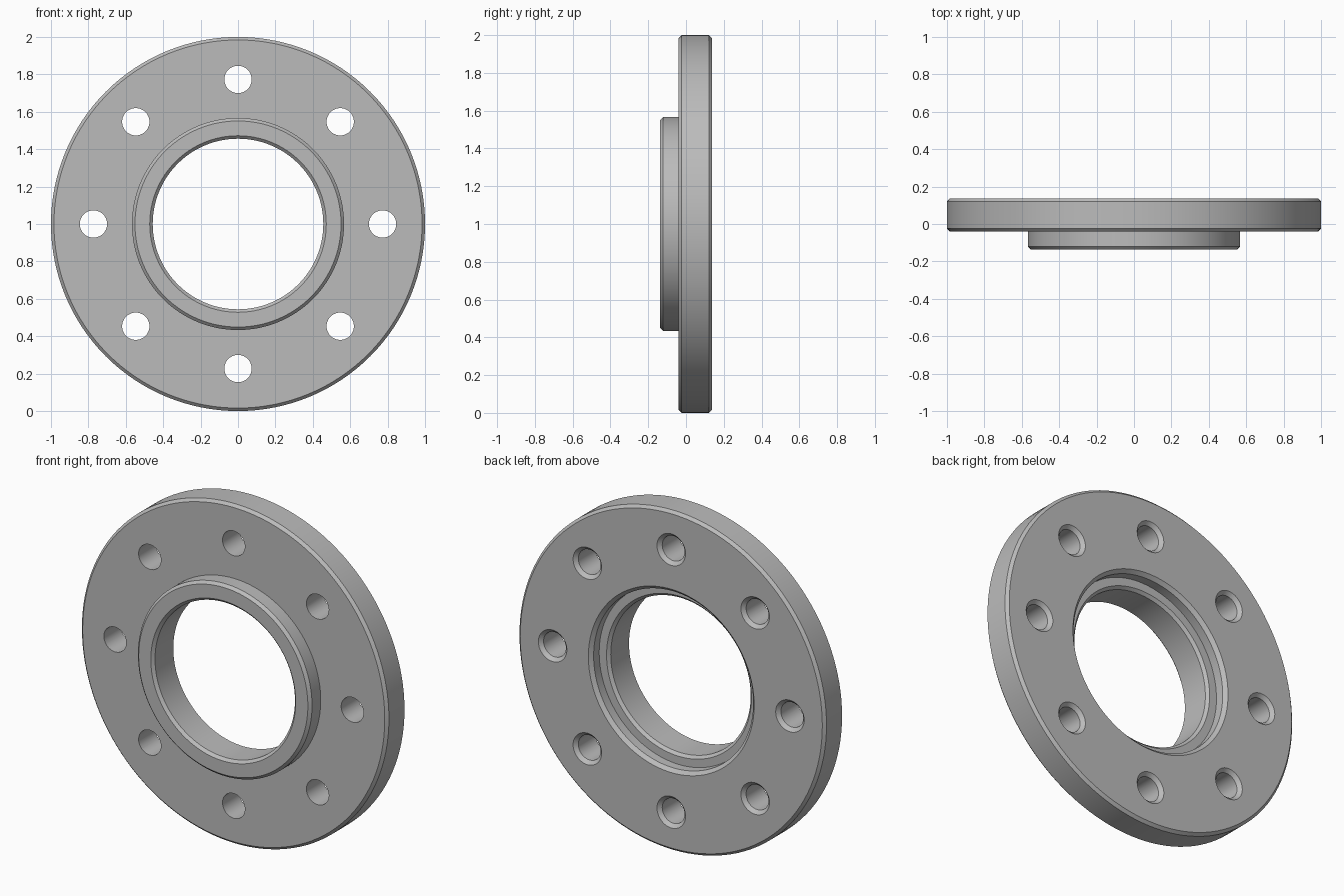
import bpy, bmesh, math
from mathutils import Matrix, Vector

old = bpy.data.objects.get("Cube")
if old:
    bpy.data.objects.remove(old)

# Single metal colour
steel = bpy.data.materials.new("plain_grey_steel")
grey = (0.5, 0.5, 0.5, 1)
steel.diffuse_color = grey
steel.use_nodes = True
steel.node_tree.nodes["Principled BSDF"].inputs["Base Color"].default_value = grey


def turned(name, profile, segments, centre):
    """Revolve a closed (radius, y) profile about the y axis through centre."""
    bm = bmesh.new()
    verts = [bm.verts.new((r, y, 0)) for r, y in profile]
    edges = [bm.edges.new((a, b)) for a, b in zip(verts, verts[1:] + verts[:1])]
    bmesh.ops.spin(bm, geom=verts + edges, axis=(0, 1, 0), cent=(0, 0, 0),
                   angle=math.tau, steps=segments, use_merge=True)
    bmesh.ops.remove_doubles(bm, verts=bm.verts, dist=1e-5)
    bmesh.ops.dissolve_degenerate(bm, edges=bm.edges, dist=1e-6)
    bm.transform(Matrix.Translation(Vector(centre)))
    bmesh.ops.recalc_face_normals(bm, faces=bm.faces)
    mesh = bpy.data.meshes.new(name)
    bm.to_mesh(mesh)
    bm.free()
    mesh.materials.append(steel)
    obj = bpy.data.objects.new(name, mesh)
    bpy.context.collection.objects.link(obj)
    return obj


# Flange ring with raised hub in front and stepped recess behind
front, step, back = -0.137, -0.04, 0.137
bevel = 0.016
bore, hub, rim, recess, floor = 0.456, 0.567, 1.0, 0.52, 0.065
flange = turned("flange_ring", [
    (bore, front + bevel), (bore + bevel, front),
    (hub - bevel, front), (hub, front + bevel), (hub, step),
    (rim - bevel, step), (rim, step + bevel),
    (rim, back - bevel), (rim - bevel, back),
    (recess + 0.02, back), (recess, back - 0.02), (recess, floor),
    (bore + bevel, floor), (bore, floor - bevel),
], 128, (0, 0, 1))

# Eight bolt holes, countersunk at the back
hole, sink = 0.073, 0.02
cutters = bpy.data.collections.new("bolt_hole_cutters")
bpy.context.scene.collection.children.link(cutters)
for i in range(8):
    a = math.tau * i / 8
    cutter = turned(f"bolt_hole_cutter_{i + 1}", [
        (0, step - 0.05), (hole, step - 0.05), (hole, back - sink),
        (hole + sink, back), (hole + sink, back + 0.05), (0, back + 0.05),
    ], 40, (0.773 * math.cos(a), 0, 1 + 0.773 * math.sin(a)))
    for c in list(cutter.users_collection):
        c.objects.unlink(cutter)
    cutters.objects.link(cutter)
    cutter.hide_render = True

bpy.ops.object.select_all(action="DESELECT")
flange.select_set(True)
bpy.context.view_layer.objects.active = flange
cut = flange.modifiers.new("bolt_holes", "BOOLEAN")
cut.operation = "DIFFERENCE"
cut.solver = "EXACT"
cut.operand_type = "COLLECTION"
cut.collection = cutters
bpy.ops.object.modifier_apply(modifier=cut.name)

# The cutters are no longer needed
for cutter in list(cutters.objects):
    bpy.data.objects.remove(cutter)
bpy.data.collections.remove(cutters)

bpy.ops.object.shade_smooth_by_angle(angle=math.radians(25))
